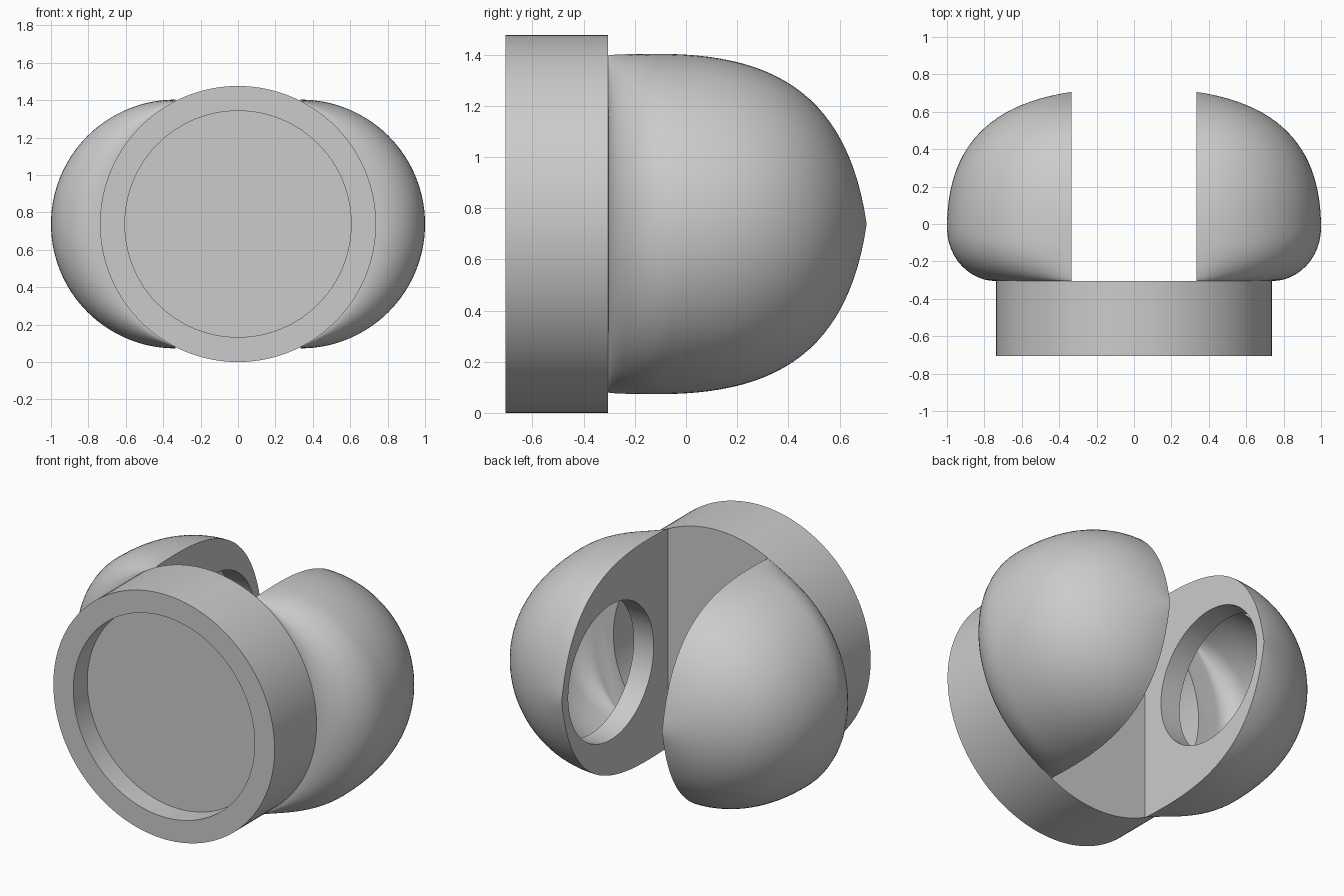
import bpy, bmesh, math
from mathutils import Matrix, Vector
from mathutils.geometry import interpolate_bezier

if "Cube" in bpy.data.objects:
    bpy.data.objects.remove(bpy.data.objects["Cube"], do_unlink=True)

DISC_R = 0.738      # outer radius of the disc, also its centre height
BACK_Y = -0.305     # rear face of the disc
INNER_X = 0.335     # flat inner face of each lobe
LOBE_R = 0.665
WALL = 0.133

grey = bpy.data.materials.new("plain_grey")
grey.use_nodes = True
colour = (0.6, 0.6, 0.6, 1)
grey.diffuse_color = colour
grey.node_tree.nodes["Principled BSDF"].inputs["Base Color"].default_value = colour


def finish(name, bm):
    bmesh.ops.recalc_face_normals(bm, faces=bm.faces)
    mesh = bpy.data.meshes.new(name)
    bm.to_mesh(mesh)
    bm.free()
    mesh.materials.append(grey)
    obj = bpy.data.objects.new(name, mesh)
    bpy.context.collection.objects.link(obj)
    return obj


def select_only(obj):
    bpy.ops.object.select_all(action='DESELECT')
    obj.select_set(True)
    bpy.context.view_layer.objects.active = obj


def smooth(obj):
    select_only(obj)
    bpy.ops.object.shade_smooth_by_angle(angle=math.radians(30))


def cut(obj, cutter):
    cutter.hide_render = True
    mod = obj.modifiers.new(cutter.name, 'BOOLEAN')
    mod.operation = 'DIFFERENCE'
    mod.solver = 'EXACT'
    mod.object = cutter
    select_only(obj)
    bpy.ops.object.modifier_apply(modifier=mod.name)


def mirror_x(obj):
    mod = obj.modifiers.new("mirror", 'MIRROR')
    mod.use_mirror_merge = False
    select_only(obj)
    bpy.ops.object.modifier_apply(modifier=mod.name)


def keep_outer(bm):
    """Trim a cutter so that it leaves a wall behind the lobe's inner face."""
    bmesh.ops.bisect_plane(bm, geom=bm.verts[:] + bm.edges[:] + bm.faces[:],
                           plane_co=(INNER_X + WALL, 0, 0), plane_no=(1, 0, 0), clear_inner=True)
    bmesh.ops.holes_fill(bm, edges=[e for e in bm.edges if e.is_boundary])


def cylinder(radius, depth, centre, axis):
    bm = bmesh.new()
    place = Matrix.Translation(centre) @ Matrix.Rotation(math.pi / 2, 4, axis)
    bmesh.ops.create_cone(bm, cap_ends=True, segments=96, radius1=radius, radius2=radius,
                          depth=depth, matrix=place)
    return bm


def lobe_mesh(inset, steps=56):
    """Half dome that starts on the disc outline and bulges to a rounded tip."""
    bm = bmesh.new()
    radius = LOBE_R - inset
    k = radius / LOBE_R
    base_y = BACK_Y + inset
    columns = []
    tip = bm.verts.new((INNER_X, 0.706 * k, DISC_R))
    for i in range(steps + 1):
        a = math.pi * (i / steps - 0.5)
        c, s = math.cos(a), math.sin(a)
        # distance from the lobe axis to the disc outline in this direction
        start = -INNER_X * c + math.sqrt(DISC_R ** 2 - (INNER_X * s) ** 2)
        start = min(start, radius)
        wide_y = -0.02 - 0.09 * s * s
        path = []
        for j in range(12):
            b = math.pi / 2 * j / 12
            path.append((wide_y - (wide_y - base_y) * math.cos(b),
                         start + (radius - start) * math.sin(b)))
        dome = interpolate_bezier(Vector((wide_y, radius)), Vector((0.33 * k, radius)),
                                  Vector((0.63 * k, 0.52 * k)), Vector((0.706 * k, 0)), 26)
        path += [(p[0], p[1]) for p in dome[:-1]]
        columns.append([bm.verts.new((INNER_X + r * c, y, DISC_R + r * s)) for y, r in path])
    for left, right in zip(columns, columns[1:]):
        for j in range(len(left) - 1):
            bm.faces.new((left[j], right[j], right[j + 1], left[j + 1]))
        bm.faces.new((left[-1], right[-1], tip))
    bm.faces.new([col[0] for col in columns])
    bm.faces.new(columns[0] + [tip] + columns[-1][::-1])
    return bm


# Round disc with a shallow recess in its front
bm = bmesh.new()
floor_y = -0.705 + WALL
rim = DISC_R - WALL
profile = [(0, floor_y), (rim, floor_y), (rim, -0.705),
           (DISC_R, -0.705), (DISC_R, BACK_Y), (0, BACK_Y)]
verts = [bm.verts.new((r, y, DISC_R)) for r, y in profile]
edges = [bm.edges.new(pair) for pair in zip(verts, verts[1:])]
bmesh.ops.spin(bm, geom=verts + edges, cent=(0, 0, DISC_R), axis=(0, 1, 0),
               angle=math.tau, steps=128, use_merge=True)
bmesh.ops.remove_doubles(bm, verts=bm.verts, dist=0.0001)
disc = finish("disc", bm)

# Pair of hollow lobes behind the disc
lobes = finish("lobes", lobe_mesh(0))

# Cavity inside the lobe
bm = lobe_mesh(WALL)
keep_outer(bm)
cavity = finish("cavity_cutter", bm)

# Pocket that carries the cavity on into the disc
bm = cylinder(rim, 0.3, (0, floor_y + WALL + 0.15, DISC_R), 'X')
keep_outer(bm)
pocket = finish("pocket_cutter", bm)

# Round opening in the flat inner face
opening = finish("opening_cutter",
                 cylinder(0.407, 2 * WALL + 0.04, (INNER_X, 0.237, DISC_R), 'Y'))

for cutter in (cavity, pocket, opening):
    cut(lobes, cutter)
mirror_x(pocket)
cut(disc, pocket)
for cutter in (cavity, pocket, opening):
    bpy.data.objects.remove(cutter, do_unlink=True)

smooth(disc)
smooth(lobes)
mirror_x(lobes)
